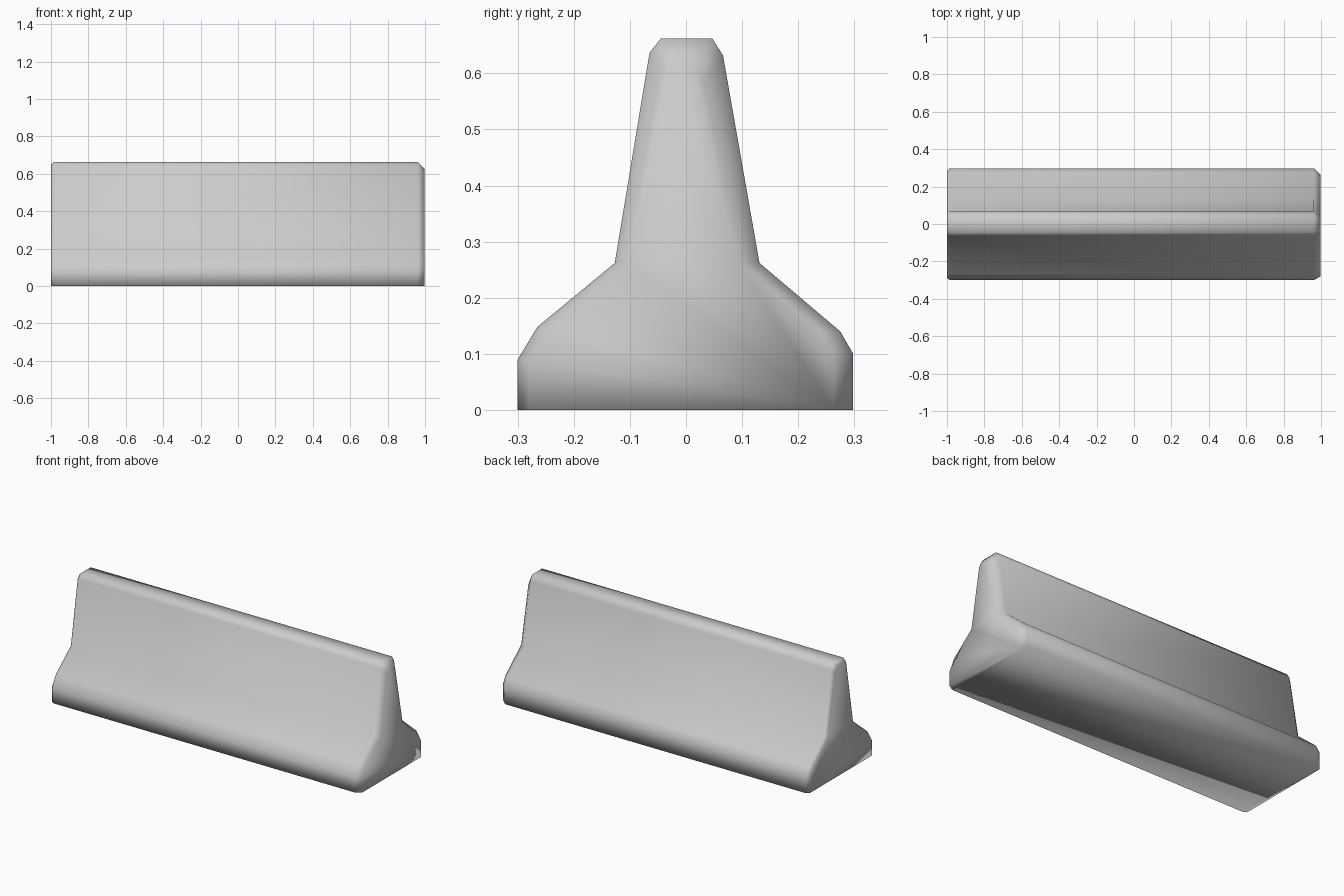
import bpy, bmesh

cube = bpy.data.objects.get("Cube")
if cube:
    bpy.data.objects.remove(cube, do_unlink=True)

concrete = bpy.data.materials.new("concrete grey")
concrete.use_nodes = True
colour = (0.6, 0.6, 0.6, 1)
concrete.diffuse_color = colour
concrete.node_tree.nodes["Principled BSDF"].inputs["Base Color"].default_value = colour

# Barrier cross-section (y, z): wide foot, sloped flank, tapered wall, chamfered top
profile = [(-0.30, 0.0), (-0.30, 0.09), (-0.265, 0.148), (-0.127, 0.262),
           (-0.065, 0.637), (-0.045, 0.662), (0.047, 0.662), (0.066, 0.632),
           (0.131, 0.262), (0.275, 0.14), (0.298, 0.10), (0.298, 0.0)]


def section(bm, x, front=0.0, back=0.0, drop=0.0):
    """One ring of the wall, drawn in at the front, back and top."""
    ring = []
    for y, z in profile:
        inset = front if y < 0 else back
        y -= inset * (1 if y > 0 else -1)
        if z > 0.6:
            z -= drop
        ring.append(bm.verts.new((x, y, z)))
    return ring


# Long wall with worn, chamfered ends
bm = bmesh.new()
rings = [section(bm, -1.0, 0.012, 0.012, 0.012),
         section(bm, -0.985),
         section(bm, 0.962),
         section(bm, 0.998, 0.02, 0.035, 0.035)]
for a, b in zip(rings, rings[1:]):
    for i in range(len(a)):
        j = (i + 1) % len(a)
        bm.faces.new((a[i], a[j], b[j], b[i]))
bm.faces.new(rings[0])
bm.faces.new(rings[-1])

# Chipped top corner at the left end
rings[-1][6].co.z -= 0.012
rings[-1][7].co.z -= 0.01

bmesh.ops.recalc_face_normals(bm, faces=bm.faces)
for face in bm.faces:
    face.smooth = True
mesh = bpy.data.meshes.new("barrier_wall")
bm.to_mesh(mesh)
bm.free()
mesh.materials.append(concrete)
barrier = bpy.data.objects.new("barrier_wall", mesh)
bpy.context.collection.objects.link(barrier)
